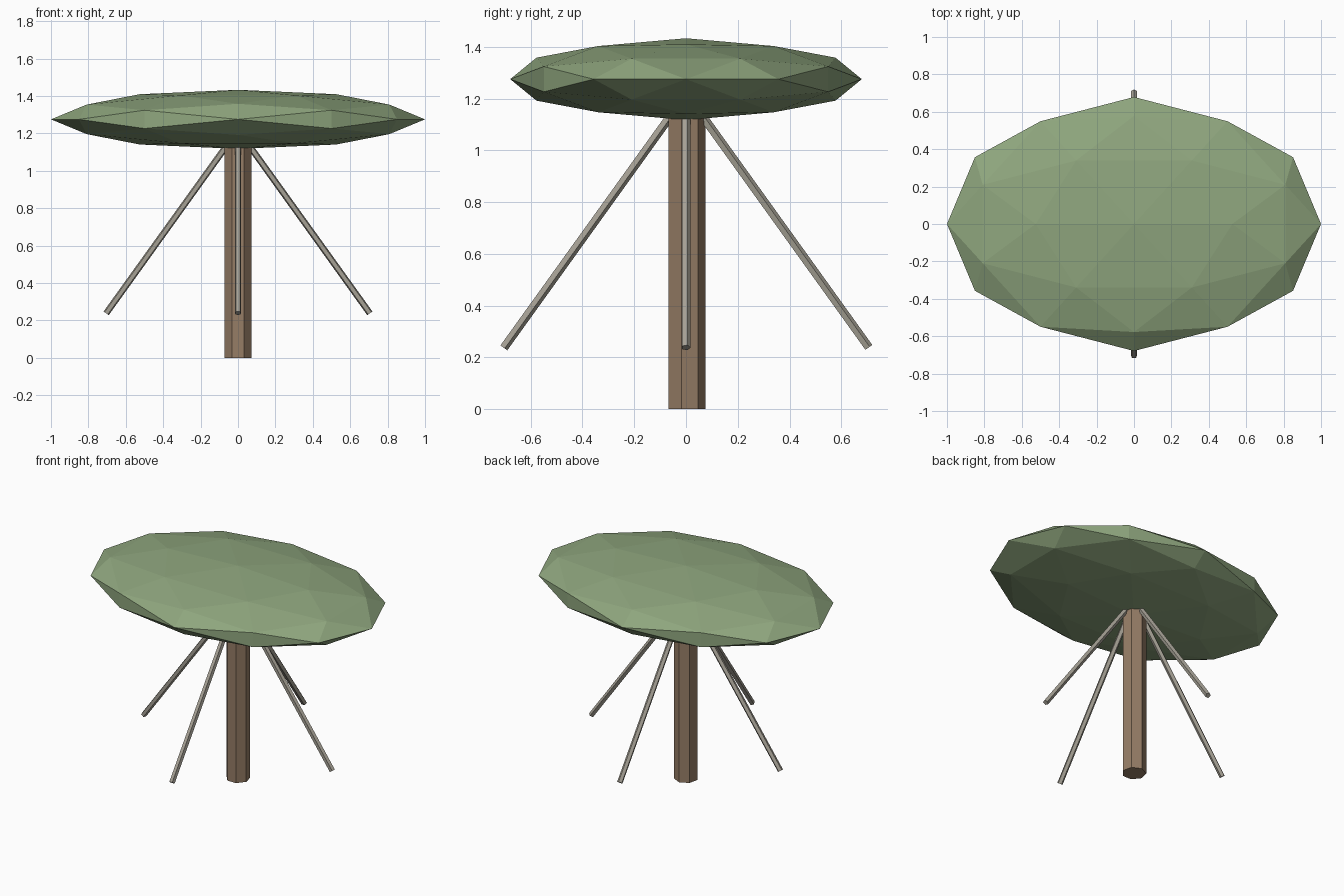
import bpy, bmesh, math
from itertools import product
from mathutils import Matrix, Vector

if "Cube" in bpy.data.objects:
    bpy.data.objects.remove(bpy.data.objects["Cube"])


def material(name, rgb):
    m = bpy.data.materials.new(name)
    lin = [((c / 255 + 0.055) / 1.055) ** 2.4 for c in rgb]
    m.diffuse_color = (*lin, 1)
    m.use_nodes = True
    m.node_tree.nodes["Principled BSDF"].inputs["Base Color"].default_value = m.diffuse_color
    return m


LEAF = material("leaf green", (143, 166, 126))
BARK = material("bark brown", (150, 125, 102))
ROOT = material("pale grey wood", (166, 161, 149))


def finish(name, bm, mat):
    bmesh.ops.recalc_face_normals(bm, faces=bm.faces[:])
    mesh = bpy.data.meshes.new(name)
    bm.to_mesh(mesh)
    bm.free()
    mesh.materials.append(mat)
    ob = bpy.data.objects.new(name, mesh)
    bpy.context.collection.objects.link(ob)
    return ob


def rod(name, start, end, radius, sides, mat):
    """Prism from start to end with one corner leaning towards +y."""
    a, b = Vector(start), Vector(end)
    axis = b - a
    bm = bmesh.new()
    bmesh.ops.create_cone(bm, cap_ends=True, segments=sides, radius1=radius,
                          radius2=radius, depth=axis.length)
    first = max(bm.verts, key=lambda v: v.co.x).co
    turn = math.pi / 2 - math.atan2(first.y, first.x)
    tilt = Vector((0, 0, 1)).rotation_difference(axis).to_matrix().to_4x4()
    bm.transform(Matrix.Translation((a + b) / 2) @ tilt @ Matrix.Rotation(turn, 4, 'Z'))
    return finish(name, bm, mat)


# Canopy: flattened faceted ball, hull of an icosahedron and its edge midpoints
phi = (1 + math.sqrt(5)) / 2
points = set()
for base in ((phi, 1, 0), (1, 0, 0), (phi * phi, 1, phi)):
    for signs in product((1, -1), repeat=3):
        p = [round(c * s, 6) + 0.0 for c, s in zip(base, signs)]
        for k in range(3):
            points.add(tuple(p[k:] + p[:k]))
bm = bmesh.new()
for p in sorted(points):
    bm.verts.new(Vector(p).normalized())
bmesh.ops.convex_hull(bm, input=bm.verts[:])
bm.transform(Matrix.Translation((0, 0, 1.275)) @ Matrix.Diagonal((1, 0.679, 0.158, 1)))
finish("canopy", bm, LEAF)

# Trunk: seven-sided post
rod("trunk", (0, 0, 0), (0, 0, 1.16), 0.075, 7, BARK)

# Four slanted prop roots
for name, dx, dy in (("right", 1, 0), ("left", -1, 0), ("back", 0, 1), ("front", 0, -1)):
    rod(name + "_prop_root", (0.705 * dx, 0.705 * dy, 0.238),
        (0.035 * dx, 0.035 * dy, 1.17), 0.018, 5, ROOT)
